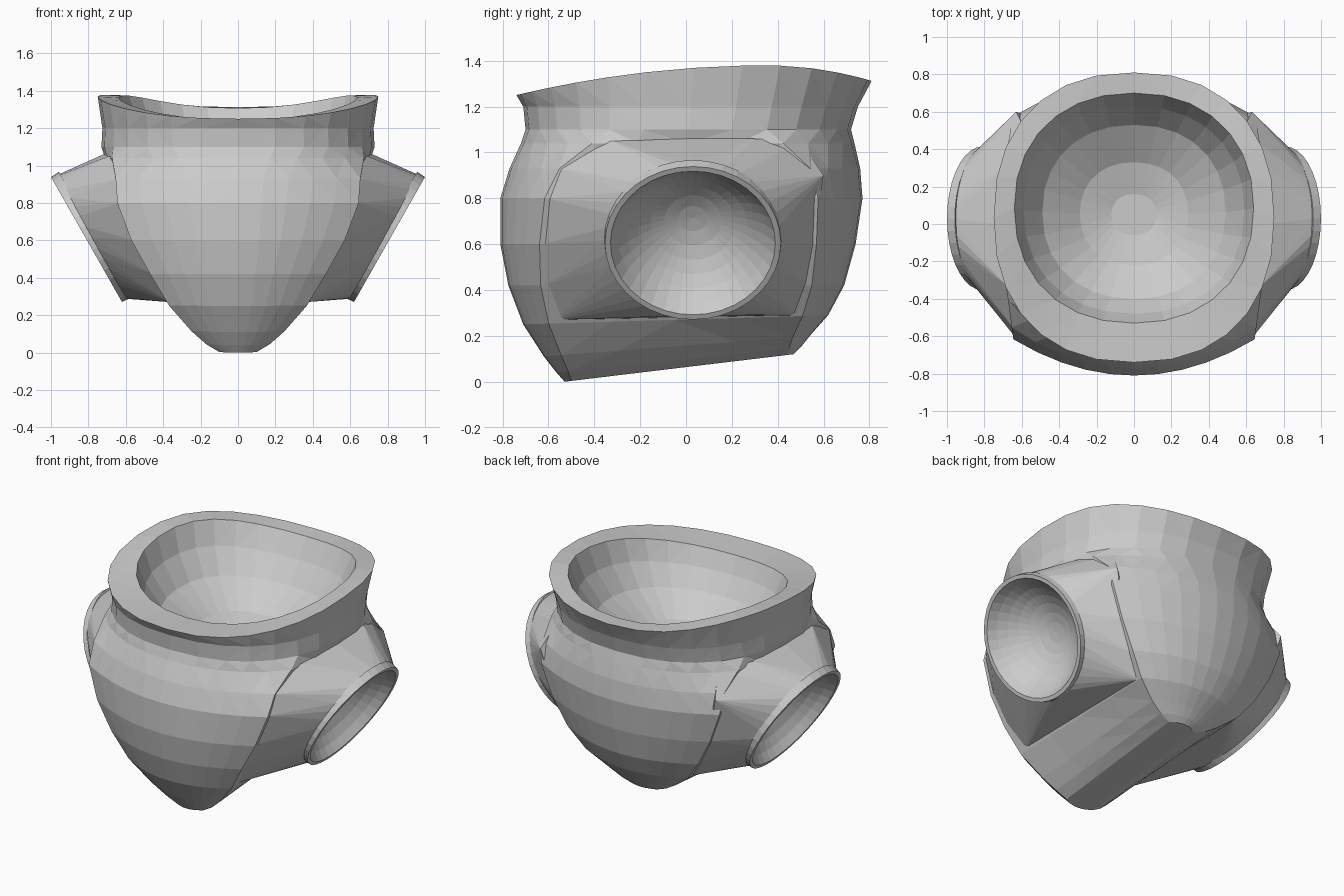
import bpy, bmesh, math
from mathutils import Vector, Matrix

if "Cube" in bpy.data.objects:
    bpy.data.objects.remove(bpy.data.objects["Cube"])

SIDES = 28


def add_object(name, bm):
    bmesh.ops.recalc_face_normals(bm, faces=bm.faces[:])
    me = bpy.data.meshes.new(name)
    bm.to_mesh(me)
    bm.free()
    ob = bpy.data.objects.new(name, me)
    bpy.context.collection.objects.link(ob)
    return ob


def rim_z(y):
    d = y - 0.35
    return 1.38 - (0.109 if d < 0 else 0.32) * d * d


def ring(hx, yf, yb, zfun, n=2.3, panel=0.0):
    """Cross-section blending an ellipse-like ring with two arched panels
    (front and back) joined by straight sides; panel is the blend weight."""
    pts = []
    mid, half = (yf + yb) / 2, (yb - yf) / 2
    q = SIDES // 4
    for i in range(SIDES):
        quad, k = divmod(i, q)
        k = k if quad % 2 == 0 else q - k        # steps from the side point
        sx = 1 if quad in (0, 3) else -1
        sy = 1 if quad in (0, 1) else -1
        a = math.pi / 2 * k / q
        ex = hx * max(math.cos(a), 0) ** (2 / n) if k < q else 0
        ey = half * math.sin(a) ** (2 / n) if k else 0
        corner = half - 0.3 * hx
        if k <= 2:
            px, py = hx, corner * k / 2
        else:
            f = (q - k) / (q - 2)
            px, py = hx * f, half - 0.3 * hx * f * f
        x = sx * (ex + (px - ex) * panel)
        y = mid + sy * (ey + (py - ey) * panel)
        pts.append(Vector((x, y, zfun(y))))
    return pts


def slope(zf, zb, yf, yb):
    return lambda y: zf + (zb - zf) * (y - yf) / (yb - yf)


def bowl_z(yf, yb, drop, k):
    """Height that follows the rim by proportion and flattens out as k falls."""
    return lambda y: 1.34 - drop + k * (rim_z(-0.74 + 1.55 * (y - yf) / (yb - yf)) - 1.34)


# Pelvis shell: outer sections (front z, back z, half width, front y, back y, panel weight)
outer = [(0.0, 0.12, 0.10, -0.53, 0.47, 1), (0.04, 0.15, 0.17, -0.565, 0.50, 1),
         (0.11, 0.20, 0.25, -0.62, 0.54, 1), (0.25, 0.29, 0.37, -0.71, 0.62, 1),
         (0.42, 0.42, 0.47, -0.775, 0.69, 1), (0.60, 0.60, 0.57, -0.81, 0.74, 1),
         (0.80, 0.80, 0.645, -0.81, 0.77, 1), (0.93, 0.93, 0.66, -0.77, 0.76, 0.9),
         (1.04, 1.04, 0.71, -0.72, 0.735, 0.4), (1.10, 1.10, 0.73, -0.70, 0.72, 0)]
rings = [ring(hx, yf, yb, slope(zf, zb, yf, yb), panel=w) for zf, zb, hx, yf, yb, w in outer]
rings.append(ring(0.725, -0.71, 0.75, lambda y: 1.2))
rings.append(ring(0.75, -0.74, 0.81, rim_z))
# Rim inner edge and the bowl below it
for hx, yf, yb, drop, k in [(0.64, -0.53, 0.70, 0.005, 1), (0.59, -0.48, 0.63, 0.14, 0.7),
                            (0.49, -0.40, 0.53, 0.28, 0.4), (0.29, -0.22, 0.33, 0.41, 0.2),
                            (0.12, -0.06, 0.16, 0.46, 0)]:
    rings.append(ring(hx, yf, yb, bowl_z(yf, yb, drop, k), n=2.2))
bm = bmesh.new()
loops = [[bm.verts.new(p) for p in r] for r in rings]
for a, b in zip(loops, loops[1:]):
    for i in range(SIDES):
        j = (i + 1) % SIDES
        bm.faces.new((a[i], a[j], b[j], b[i]))
bm.faces.new(loops[0])
bm.faces.new(loops[-1])
bmesh.ops.triangulate(bm, faces=bm.faces[:])
pelvis = add_object("pelvis_shell", bm)

# Points where each hip flare grows out of the shell (right side)
anchors = [(0.635, -0.605, 0.80), (0.64, -0.56, 0.93), (0.56, -0.625, 0.60), (0.455, -0.62, 0.42),
           (0.36, -0.57, 0.27), (0.63, 0.60, 0.90), (0.56, 0.56, 0.60), (0.455, 0.53, 0.42),
           (0.36, 0.48, 0.29), (0.69, -0.32, 1.05), (0.72, 0.0, 1.06), (0.70, 0.3, 1.06),
           (0.58, -0.46, 1.04), (0.58, 0.50, 1.05)]


def boolean(cutter, op):
    mod = pelvis.modifiers.new("bool", 'BOOLEAN')
    mod.object, mod.operation, mod.solver = cutter, op, 'EXACT'
    bpy.context.view_layer.objects.active = pelvis
    bpy.ops.object.modifier_apply(modifier=mod.name)
    bpy.data.objects.remove(cutter)


for side in (1, -1):
    n = Vector((0.87 * side, 0, -0.494)).normalized()
    centre = Vector((0.81 * side, 0.03, 0.605))
    rot = n.to_track_quat('Z', 'Y').to_matrix().to_4x4()

    # Hip flare
    bm = bmesh.new()
    for x, y, z in anchors:
        bm.verts.new((x * side, y, z))
    frame = Matrix.Translation(centre - n * 0.025) @ rot
    for i in range(36):
        a = 2 * math.pi * i / 36
        bm.verts.new(frame @ Vector((0.378 * math.cos(a), 0.378 * math.sin(a), 0)))
    bmesh.ops.convex_hull(bm, input=bm.verts[:])
    junk = [v for v in bm.verts if not v.link_faces]
    bmesh.ops.delete(bm, geom=junk, context='VERTS')
    boolean(add_object("hip_flare", bm), 'UNION')

    # Socket lip
    bm = bmesh.new()
    bmesh.ops.create_cone(bm, cap_ends=True, segments=36, radius1=0.388, radius2=0.384, depth=0.05,
                          matrix=Matrix.Translation(centre - n * 0.025) @ rot)
    boolean(add_object("socket_lip", bm), 'UNION')

    # Ball socket cavity
    bm = bmesh.new()
    bmesh.ops.create_uvsphere(bm, u_segments=36, v_segments=20, radius=0.4045,
                              matrix=Matrix.Translation(centre + n * 0.1845) @ rot)
    boolean(add_object("socket_cutter", bm), 'DIFFERENCE')

# Flat facets throughout
for p in pelvis.data.polygons:
    p.use_smooth = False
